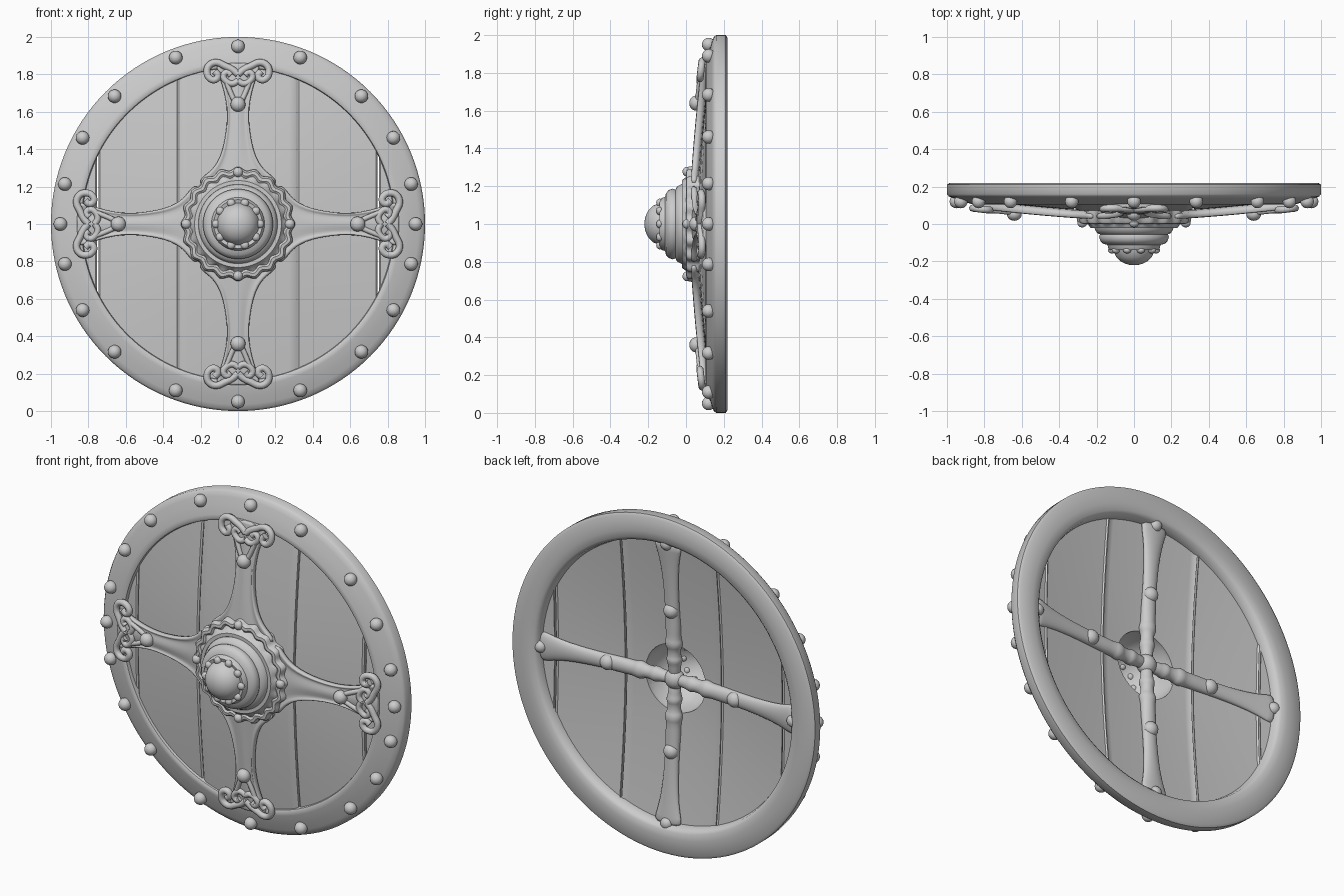
import bpy, bmesh, math

if "Cube" in bpy.data.objects:
    bpy.data.objects.remove(bpy.data.objects["Cube"])

TAU = math.tau
QUARTERS = [i * TAU / 4 for i in range(4)]


def board_y(r):
    """Front face depth of the dished boards at radius r."""
    return 0.055 + 0.065 * (r / 0.84) ** 1.5


def add(name, mesh, angle=0.0, sharp=40):
    ob = bpy.data.objects.new(name, mesh)
    bpy.context.collection.objects.link(ob)
    ob.location = (0, 0, 1)
    ob.rotation_euler = (0, angle, 0)
    bpy.ops.object.select_all(action='DESELECT')
    ob.select_set(True)
    bpy.context.view_layer.objects.active = ob
    bpy.ops.object.shade_smooth_by_angle(angle=math.radians(sharp))
    return ob


def finish(name, bm):
    bmesh.ops.remove_doubles(bm, verts=bm.verts, dist=0.0004)
    bmesh.ops.recalc_face_normals(bm, faces=bm.faces)
    me = bpy.data.meshes.new(name)
    bm.to_mesh(me)
    bm.free()
    return me


def skin(bm, loops, close_loops=False, caps=False):
    """Bridge a list of closed vertex loops."""
    rows = [[bm.verts.new(p) for p in loop] for loop in loops]
    n = len(rows[0])
    for i in range(len(rows) if close_loops else len(rows) - 1):
        a, b = rows[i], rows[(i + 1) % len(rows)]
        for j in range(n):
            bm.faces.new((a[j], a[(j + 1) % n], b[(j + 1) % n], b[j]))
    if caps:
        bm.faces.new(rows[0])
        bm.faces.new(rows[-1])


def lathe(name, profile, n=96, closed=True, lobes=0, amount=0.0, start=9.0):
    """Turn (radius, y) points about the y axis; radii past start get lobes."""
    bm = bmesh.new()
    loops = []
    for r, y in profile:
        ring = []
        for k in range(n):
            t = TAU * k / n
            q = r + (amount * math.cos(lobes * t) if r > start else 0)
            ring.append((q * math.cos(t), y, q * math.sin(t)))
        loops.append(ring)
    skin(bm, loops, close_loops=closed)
    return add(name, finish(name, bm))


def stud(name, r, angle, y, size, depth=1.0):
    bm = bmesh.new()
    bmesh.ops.create_uvsphere(bm, u_segments=16, v_segments=10, radius=size)
    bmesh.ops.scale(bm, vec=(1, depth, 1), verts=bm.verts)
    bmesh.ops.translate(bm, vec=(0, y, r), verts=bm.verts)
    return add(name, finish(name, bm), angle, 180)


def subsurf(ob):
    ob.modifiers.new("smooth", 'SUBSURF').levels = 1
    ob.modifiers["smooth"].render_levels = 1


# Rim band
lathe("rim", [(1.0, .21), (1.0, .16), (.99, .147), (.965, .137), (.92, .122),
              (.87, .107), (.85, .104), (.838, .11), (.833, .13), (.833, .165),
              (.842, .203), (.86, .217), (.90, .22), (.985, .22)], n=128)

# Boards: each plank is a dished strip with a round hole at the shield centre
cuts = [-.855, -.75, -.315, .315, .75, .855]
for i, (x0, x1) in enumerate(zip(cuts, cuts[1:])):
    bm = bmesh.new()
    cols = max(6, round((x1 - x0) / .02))
    x0, x1 = x0 + .003, x1 - .003
    xs = sorted([x0 + (x1 - x0) * k / cols for k in range(cols + 1)]
                + ([-.2, -.196, .196, .2] if i == 2 else [x0 + .008, x1 - .008]))
    for side in (1, -1):
        grid = []
        for x in xs:
            lo = math.sqrt(max(0, .2 ** 2 - x * x))
            hi = math.sqrt(.86 ** 2 - x * x)
            col = []
            for k in range(21):
                z = lo + (hi - lo) * k / 20
                worn = .008 if x in (xs[0], xs[-1]) else 0
                y = board_y(math.hypot(x, z)) + worn + .005 * abs(i - 2)
                col.append(bm.verts.new((x, y, side * z)))
            grid.append(col)
        for a, b in zip(grid, grid[1:]):
            for k in range(20):
                f = (a[k], b[k], b[k + 1], a[k + 1])
                bm.faces.new(f if side > 0 else f[::-1])
    bmesh.ops.remove_doubles(bm, verts=bm.verts, dist=0.0004)
    ext = bmesh.ops.extrude_face_region(bm, geom=bm.faces[:], use_keep_orig=True)
    bmesh.ops.translate(bm, vec=(0, .035, 0),
                        verts=[v for v in ext["geom"] if isinstance(v, bmesh.types.BMVert)])
    add("plank", finish("plank", bm))

# Central boss: hollow stepped dome
lathe("boss", [(0, -.22), (.025, -.218), (.05, -.211), (.075, -.197), (.095, -.177),
               (.108, -.15), (.112, -.135), (.130, -.14), (.138, -.128), (.142, -.112),
               (.165, -.105), (.18, -.09), (.187, -.07), (.182, -.055), (.198, -.048),
               (.208, -.03), (.215, -.01), (.22, .07), (.2, .085), (.195, .0),
               (.175, -.05), (.14, -.1), (.1, -.14), (.05, -.172), (0, -.185)], closed=False)
for k in range(10):
    stud("boss_bead", .118, TAU * (k + .5) / 10, -.14, .022, .8)

# Scalloped collar round the boss
lathe("collar", [(.2, .075), (.2, -.005), (.212, -.022), (.232, -.022), (.244, -.004),
                 (.256, .008), (.268, .0), (.285, .002), (.296, .015), (.3, .075)],
      n=192, lobes=20, amount=.009, start=.25)

# Four front arms with raised edges
widths = [(.2, .215), (.24, .205), (.27, .165), (.30, .13), (.36, .093), (.45, .07),
          (.54, .059), (.62, .059), (.70, .072), (.77, .094), (.82, .115), (.85, .115),
          (.862, .1)]
section = [(-1, -.01), (-1, .026), (-.95, .038), (-.82, .038), (-.72, .028), (-.35, .036),
           (0, .04), (.35, .036), (.72, .028), (.82, .038), (.95, .038), (1, .026), (1, -.01)]
bm = bmesh.new()
skin(bm, [[(u * w, board_y(v) - h, v) for u, h in section] for v, w in widths], caps=True)
arm_mesh = finish("front_arm", bm)

# Scrollwork at the arm ends: (across, radial) paths
scrolls = [
    ([(0, .80), (.03, .825), (.07, .845), (.115, .863), (.152, .85), (.166, .815),
      (.15, .778), (.12, .772), (.108, .795), (.125, .815)], .019),
    ([(0, .765), (.03, .75), (.065, .765), (.078, .795), (.055, .812), (.038, .795)], .017),
    ([(0, .625), (.025, .67), (.045, .715), (.062, .76)], .014),
]
for a in QUARTERS:
    subsurf(add("front_arm", arm_mesh, a, 180))
    for path, thick in scrolls:
        for side in (1, -1):
            cu = bpy.data.curves.new("scroll", 'CURVE')
            cu.dimensions = '3D'
            cu.bevel_depth, cu.bevel_resolution, cu.resolution_u = thick, 2, 4
            cu.use_fill_caps = True
            sp = cu.splines.new('BEZIER')
            sp.bezier_points.add(len(path) - 1)
            for p, (u, v) in zip(sp.bezier_points, path):
                p.co = (side * u, board_y(v) - .038, v)
                p.handle_left_type = p.handle_right_type = 'AUTO'
            ob = bpy.data.objects.new("scroll", cu)
            bpy.context.collection.objects.link(ob)
            mesh = bpy.data.meshes.new_from_object(
                ob.evaluated_get(bpy.context.evaluated_depsgraph_get()))
            bpy.data.objects.remove(ob)
            add("scroll", mesh, a, 60)
    stud("arm_rivet", .64, a, board_y(.64) - .045, .04, .9)
    stud("collar_rivet", .277, a, .005, .026, .9)

# Rim rivets, spaced alike in each quadrant
for deg in (0, 20.5, 44, 61, 77, 90):
    for d in {deg, -deg, 180 - deg, (180 + deg) if deg < 90 else -deg}:
        if deg == 0 and d not in (0, 180):
            continue
        if deg == 90 and d not in (90, -90):
            continue
        stud("rim_rivet", .95, math.radians(d), .12, .036)

# Back braces: (radial, half width, half depth) from the hub to the rim
brace = [(0, .035, .035), (.09, .036, .034), (.105, .046, .044), (.13, .046, .044),
         (.14, .038, .036), (.19, .04, .036), (.2, .053, .046), (.235, .053, .046),
         (.245, .044, .038), (.32, .048, .036), (.36, .046, .032), (.5, .046, .028),
         (.62, .052, .026), (.72, .064, .025), (.8, .085, .025), (.845, .1, .025)]
bm = bmesh.new()
skin(bm, [[(w * math.cos(TAU * k / 12), board_y(r) + .05 + d * math.sin(TAU * k / 12), r)
           for k in range(12)] for r, w, d in brace], caps=True)
brace_mesh = finish("back_brace", bm)
for a in QUARTERS:
    subsurf(add("back_brace", brace_mesh, a, 180))
    stud("brace_knob", .42, a, board_y(.42) + .062, .044, .9)
    stud("brace_end_stud", .835, a, .182, .036, .9)
stud("brace_hub", 0, 0, board_y(0) + .05, .058, .9)
